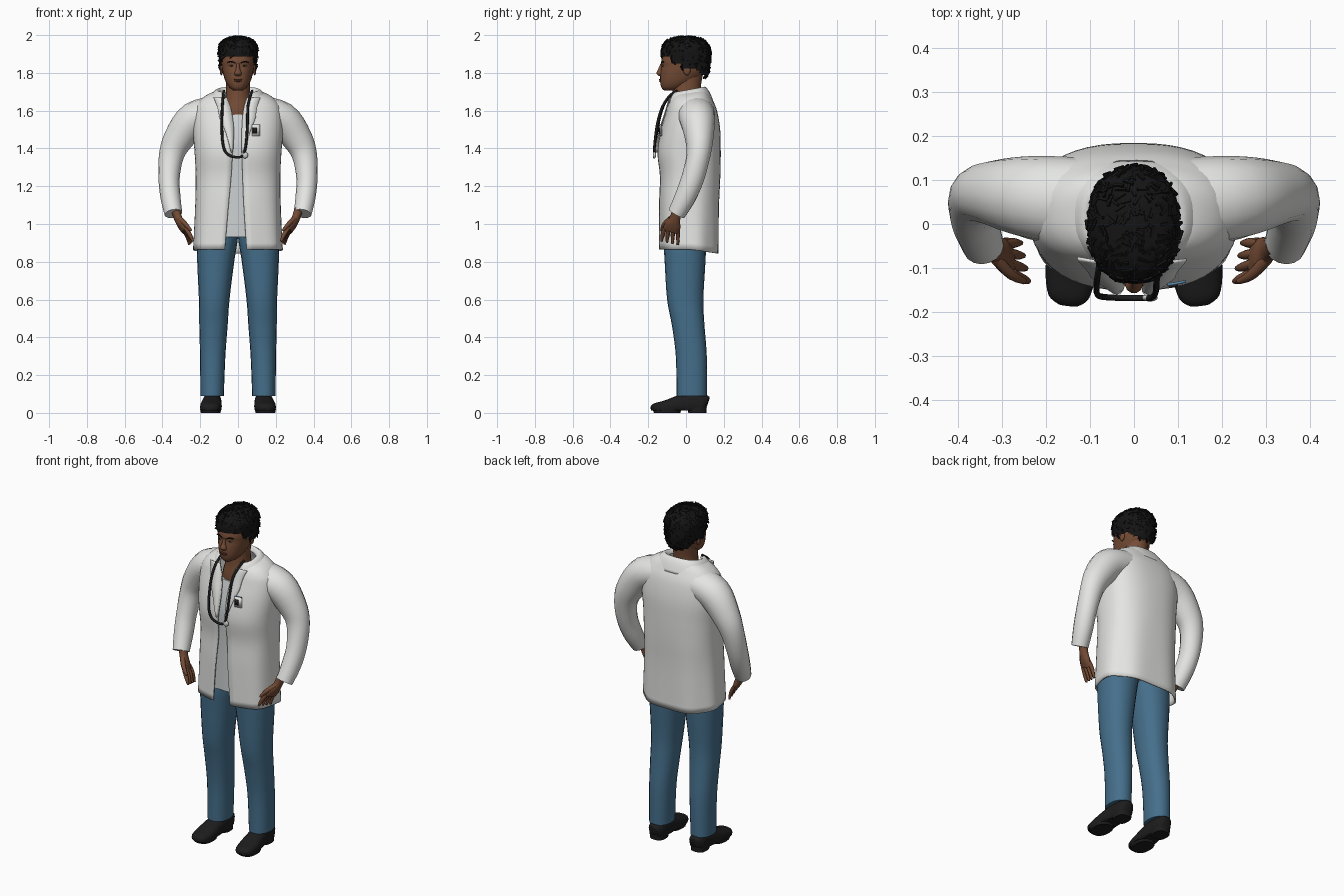
import bpy, bmesh, math, random
from mathutils import Vector, Matrix

random.seed(4)
if "Cube" in bpy.data.objects:
    bpy.data.objects.remove(bpy.data.objects["Cube"])


def material(name, r, g, b):
    m = bpy.data.materials.new(name)
    m.use_nodes = True
    m.diffuse_color = (r, g, b, 1)
    bsdf = m.node_tree.nodes["Principled BSDF"]
    bsdf.inputs["Base Color"].default_value = (r, g, b, 1)
    bsdf.inputs["Roughness"].default_value = 0.8
    return m


WHITE = material("coat_white", 0.78, 0.79, 0.77)
SHIRT = material("shirt_grey", 0.61, 0.64, 0.64)
SKIN = material("brown_skin", 0.178, 0.072, 0.036)
LIP = material("dark_lip", 0.115, 0.042, 0.026)
EYE = material("eye_grey", 0.22, 0.18, 0.16)
DENIM = material("denim_blue", 0.06, 0.16, 0.26)
HAIR = material("black_hair", 0.007, 0.007, 0.007)
SHOE = material("black_leather", 0.012, 0.012, 0.013)
BLUE = material("badge_blue", 0.12, 0.3, 0.5)


def spline(rows, k=4):
    """Catmull-Rom resampling of rows of numbers."""
    out = []
    for i in range(len(rows) - 1):
        a, b, c, d = (rows[min(max(j, 0), len(rows) - 1)] for j in range(i - 1, i + 3))
        for s in range(k):
            t = s / k
            out.append([0.5 * (2 * q + (r - p) * t + (2 * p - 5 * q + 4 * r - e) * t * t
                               + (3 * q - p - 3 * r + e) * t ** 3)
                        for p, q, r, e in zip(a, b, c, d)])
    return out + [list(rows[-1])]


def finish(name, bm, mat, angle=50, thick=0):
    bmesh.ops.recalc_face_normals(bm, faces=bm.faces)
    me = bpy.data.meshes.new(name)
    bm.to_mesh(me)
    bm.free()
    ob = bpy.data.objects.new(name, me)
    bpy.context.collection.objects.link(ob)
    me.materials.append(mat)
    bpy.ops.object.select_all(action="DESELECT")
    ob.select_set(True)
    bpy.context.view_layer.objects.active = ob
    bpy.ops.object.shade_smooth_by_angle(angle=math.radians(angle))
    if thick:
        mod = ob.modifiers.new("thickness", "SOLIDIFY")
        mod.thickness = thick
        mod.offset = 0
    return ob


def skin_rings(rings, closed=True):
    """Bridge rows of points into a surface, capping closed rows."""
    bm = bmesh.new()
    rows = [[bm.verts.new(p) for p in ring] for ring in rings]
    n = len(rows[0])
    for a, b in zip(rows, rows[1:]):
        for i in range(n if closed else n - 1):
            j = (i + 1) % n
            bm.faces.new((a[i], a[j], b[j], b[i]))
    if closed:
        bm.faces.new(rows[0])
        bm.faces.new(rows[-1])
    return bm


def power(v, p):
    return math.copysign(abs(v) ** (2 / p), v)


def tube(name, secs, mat, n=16, p=2, ref=None, side=1, floor=None, k=4):
    """Loft of (x, y, z, ru, rv); level rings unless ref gives a frame axis."""
    secs = spline(secs, k)
    rings = []
    for i, (x, y, z, ru, rv) in enumerate(secs):
        u, v = Vector((1, 0, 0)), Vector((0, 1, 0))
        if ref:
            t = Vector(secs[min(i + 1, len(secs) - 1)][:3]) - Vector(secs[max(i - 1, 0)][:3])
            t.normalize()
            u = Vector(ref).cross(t).normalized()
            v = t.cross(u)
        ring = []
        for s in range(n):
            a = 2 * math.pi * s / n
            q = Vector((x, y, z)) + u * ru * power(math.cos(a), p) + v * rv * power(math.sin(a), p)
            q.x *= side
            if floor is not None:
                q.z = max(q.z, floor)
            ring.append(q)
        rings.append(ring)
    return finish(name, skin_rings(rings), mat)


def stack(name, rows, mat, **kw):
    """Loft from rows of (z, half_width, y_front, y_back)."""
    return tube(name, [(0, (f + b) / 2, z, w, (b - f) / 2) for z, w, f, b in rows], mat, **kw)


def ball(name, loc, size, mat):
    bm = bmesh.new()
    bmesh.ops.create_uvsphere(bm, u_segments=14, v_segments=8, radius=1)
    bmesh.ops.transform(bm, matrix=Matrix.Translation(loc) @ Matrix.Diagonal((*size, 1)), verts=bm.verts)
    return finish(name, bm, mat)


# Coat rows: z, right opening edge, left opening edge, half width, front, back
P = 2.5
COAT = spline([(0.865, -0.07, 0.045, 0.232, -0.138, 0.17), (1.1, -0.05, 0.03, 0.222, -0.138, 0.172),
               (1.25, -0.036, 0.024, 0.22, -0.134, 0.178), (1.38, -0.028, 0.02, 0.226, -0.147, 0.18),
               (1.5, -0.022, 0.02, 0.235, -0.128, 0.177),
               (1.6, -0.035, 0.028, 0.228, -0.1, 0.16), (1.66, -0.055, 0.045, 0.195, -0.085, 0.135),
               (1.695, -0.07, 0.065, 0.15, -0.072, 0.115), (1.71, -0.07, 0.065, 0.1, -0.068, 0.1)], 5)


def open_ring(row, n=48, folds=True):
    """Ring with a gap in front; hem folds below, neckline dipping forward above."""
    z, xr, xl, w, f, b = row
    start = -math.acos((xl / w) ** (P / 2))
    end = math.pi + math.acos((-xr / w) ** (P / 2))
    low = max(0, (1.3 - z) / 0.43) if folds else 0
    pts = []
    for i in range(n + 1):
        a = start + (end - start) * i / n
        fold = 1 + 0.02 * low * math.sin(7 * a)
        y = (f + b) / 2 + (b - f) / 2 * fold * power(math.sin(a), P)
        dip = max(0, z - 1.62) * 0.3 * max(0, 0.1 - y) / 0.17
        pts.append((w * fold * power(math.cos(a), P), y, z - dip - 0.022 * low * max(0, math.sin(a))))
    return pts


def front_y(x, z):
    _, _, _, w, f, b = min(COAT, key=lambda r: abs(r[0] - z))
    return (f + b) / 2 - (b - f) / 2 * (1 - abs(x / w) ** P) ** (1 / P)


finish("coat_body", skin_rings([open_ring(r) for r in COAT], False), WHITE, 60, 0.008)
collar = spline([(1.65, -0.085, 0.08, 0.155, -0.098, 0.142), (1.695, -0.075, 0.07, 0.138, -0.085, 0.123),
                 (1.724, -0.065, 0.06, 0.11, -0.072, 0.1), (1.7, -0.06, 0.055, 0.09, -0.065, 0.085)], 3)
finish("coat_collar", skin_rings([open_ring(r, 32, False) for r in collar], False), WHITE, 60, 0.006)

# Lapels follow the opening and fold outward over the chest
for side, label in ((1, "left"), (-1, "right")):
    strip = []
    for z, xr, xl, *_ in COAT:
        if 1.36 < z < 1.67:
            edge = xl if side > 0 else -xr
            width = 0.07 * min(1, (z - 1.36) / 0.2)
            strip.append([(side * (edge + width * t), front_y(edge + width * t, z) - 0.004 - 0.01 * t, z)
                          for t in (0, 0.5, 1)])
    finish(label + "_lapel", skin_rings(strip, False), WHITE, 60, 0.006)


def plate(name, x, z, w, h, mat, lift):
    """Thin patch lying on the front of the coat."""
    grid = [[(x + w * (i / 3 - 0.5), front_y(x + w * (i / 3 - 0.5), z) - lift, z + h * j) for i in range(4)]
            for j in (-0.5, 0.5)]
    finish(name, skin_rings(grid, False), mat, 30, 0.005)


plate("badge", 0.096, 1.495, 0.042, 0.06, WHITE, 0.014)
plate("badge_stripe", 0.096, 1.523, 0.042, 0.01, BLUE, 0.018)
plate("badge_photo", 0.089, 1.495, 0.022, 0.032, SHOE, 0.018)

# Shirt, neck and head
stack("shirt", [(0.93, 0.19, -0.118, 0.13), (1.2, 0.19, -0.118, 0.14), (1.4, 0.19, -0.125, 0.14),
                (1.5, 0.17, -0.11, 0.13), (1.58, 0.1, -0.09, 0.1)], SHIRT, n=24, p=2.5)
stack("neck", [(1.5, 0.1, -0.085, 0.09), (1.6, 0.085, -0.083, 0.085), (1.66, 0.07, -0.074, 0.08),
               (1.72, 0.063, -0.07, 0.078), (1.8, 0.063, -0.06, 0.09)], SKIN)
stack("head", [(1.706, 0.022, -0.115, -0.05), (1.722, 0.045, -0.13, -0.01), (1.755, 0.066, -0.137, 0.05),
               (1.8, 0.08, -0.136, 0.1), (1.835, 0.086, -0.13, 0.11), (1.87, 0.088, -0.129, 0.12),
               (1.95, 0.075, -0.1, 0.1), (1.98, 0.04, -0.05, 0.06)], SKIN, n=24, p=2.2)
tube("nose", [(0, -0.125, 1.85, 0.008, 0.01), (0, -0.134, 1.82, 0.011, 0.014),
              (0, -0.139, 1.798, 0.02, 0.018), (0, -0.134, 1.784, 0.014, 0.01)], SKIN, n=10)
ball("upper_lip", (0, -0.137, 1.765), (0.024, 0.007, 0.004), LIP)
ball("lower_lip", (0, -0.136, 1.757), (0.02, 0.008, 0.005), LIP)
for s in (-1, 1):
    ball("eye", (s * 0.034, -0.122, 1.838), (0.013, 0.006, 0.004), EYE)
    ball("iris", (s * 0.034, -0.126, 1.838), (0.005, 0.003, 0.004), HAIR)
    ball("ear", (s * 0.088, 0.005, 1.815), (0.009, 0.019, 0.028), SKIN)
    tube("eyebrow", [(0.014, -0.129, 1.851, 0.004, 0.003), (0.036, -0.127, 1.86, 0.005, 0.004),
                     (0.056, -0.118, 1.856, 0.003, 0.003)], HAIR, n=6, ref=(0, 0, 1), side=s)


# Cropped curly hair, trimmed along a hairline, with loose locks on top
def hairline(y):
    return 1.88 if y < -0.085 else 1.845 if y < -0.03 else max(1.77, 1.82 - 0.8 * max(0, y - 0.03))


hair = spline([(1.76, 0.085, -0.11, 0.1), (1.8, 0.095, -0.125, 0.122), (1.85, 0.1, -0.132, 0.13),
               (1.92, 0.105, -0.134, 0.13), (1.955, 0.096, -0.12, 0.115), (1.98, 0.068, -0.085, 0.085),
               (1.993, 0.02, -0.03, 0.03)], 4)
bm = skin_rings([[(w * power(math.cos(a), 2.2) * j, (f + b) / 2 + (b - f) / 2 * power(math.sin(a), 2.2) * j, z)
                  for a in [2 * math.pi * i / 44 for i in range(44)] for j in [random.uniform(0.96, 1.02)]]
                 for z, w, f, b in hair])
bmesh.ops.delete(bm, geom=[v for v in bm.verts if v.co.z < hairline(v.co.y)], context="VERTS")
spots = [(v.co.copy(), (v.co - Vector((0, 0, 1.88))).normalized()) for v in bm.verts]
for co, nor in random.sample(spots, 260):
    turn = nor.to_track_quat("Z", "Y").to_matrix().to_4x4()
    mat = (Matrix.Translation(co) @ turn @ Matrix.Rotation(random.uniform(0, 6.28), 4, "Z")
           @ Matrix.Diagonal((random.uniform(0.016, 0.03), 0.006, 0.007, 1)))
    bmesh.ops.create_cube(bm, size=1, matrix=mat)
finish("hair", bm, HAIR, 30)

# Limbs, built once per side
for side, label in ((1, "left_"), (-1, "right_")):
    tube(label + "sleeve", [(0.1, 0.045, 1.595, 0.085, 0.105), (0.23, 0.06, 1.555, 0.093, 0.095),
                            (0.315, 0.07, 1.45, 0.08, 0.075), (0.353, 0.065, 1.36, 0.066, 0.063),
                            (0.365, 0.035, 1.24, 0.056, 0.06), (0.357, -0.005, 1.14, 0.053, 0.056),
                            (0.342, -0.05, 1.055, 0.047, 0.047)], WHITE, ref=(0, 1, 0), side=side)
    # The left hand reaches a little further in than the right
    hx = -0.014 if side > 0 else -0.003
    tube(label + "palm", [(0.336 + hx, -0.048, 1.08, 0.024, 0.026), (0.32 + hx, -0.058, 1.03, 0.022, 0.029),
                          (0.302 + hx, -0.07, 0.995, 0.021, 0.043), (0.285 + hx, -0.08, 0.963, 0.014, 0.044)],
         SKIN, n=12, ref=(0.25, 1, 0), side=side)
    for i in range(4):
        x, y = 0.298 + hx - 0.006 * i, -0.043 - 0.023 * i
        tube(label + "finger", [(x, y, 0.98, 0.012, 0.012), (x - 0.024, y - 0.004 * i, 0.94, 0.011, 0.011),
                                (x - 0.038, y - 0.006 * i, 0.89 + 0.006 * i, 0.006, 0.006)],
             SKIN, n=8, ref=(0, 1, 0), side=side, k=3)
    tube(label + "thumb", [(0.315 + hx, -0.08, 1.03, 0.014, 0.014), (0.282 + hx, -0.115, 1.0, 0.012, 0.012),
                           (0.252 + hx, -0.13, 0.965, 0.007, 0.007)], SKIN, n=8, ref=(0, 1, 0), side=side, k=3)
    tube(label + "trouser_leg", [(0.09, 0, 1.02, 0.1, 0.11), (0.11, -0.005, 0.9, 0.106, 0.112),
                                 (0.118, -0.005, 0.8, 0.098, 0.108), (0.126, -0.004, 0.6, 0.081, 0.096),
                                 (0.13, 0.012, 0.46, 0.075, 0.086), (0.134, 0.028, 0.3, 0.067, 0.082),
                                 (0.137, 0.03, 0.09, 0.062, 0.08)], DENIM, n=20, p=2.2, side=side)
    tube(label + "shoe", [(0.136, 0.112, 0.045, 0.03, 0.04), (0.135, 0.09, 0.05, 0.045, 0.05),
                          (0.136, 0.02, 0.05, 0.049, 0.06), (0.14, -0.04, 0.04, 0.054, 0.052),
                          (0.144, -0.11, 0.03, 0.057, 0.036), (0.148, -0.165, 0.025, 0.046, 0.026),
                          (0.15, -0.184, 0.022, 0.022, 0.012)], SHOE, n=18, p=2.5, ref=(0, 0, 1), side=side, floor=0.012)
    tube(label + "heel", [(0.136, 0.06, 0, 0.044, 0.048), (0.136, 0.06, 0.03, 0.046, 0.05)], SHOE, p=2.8, side=side)
    tube(label + "sole", [(0.145, -0.1, 0, 0.052, 0.07), (0.145, -0.1, 0.02, 0.056, 0.076)], SHOE, p=2.4, side=side)

# Stethoscope hanging from the collar
r = (0.007, 0.007)
tube("stethoscope_tube", [(-0.075, -0.045, 1.705, *r), (-0.08, -0.1, 1.66, *r), (-0.085, -0.135, 1.58, *r),
                          (-0.083, -0.16, 1.45, *r), (-0.065, -0.166, 1.38, *r), (-0.02, -0.168, 1.355, *r),
                          (0.025, -0.168, 1.362, *r), (0.042, -0.166, 1.42, *r), (0.05, -0.152, 1.53, *r),
                          (0.052, -0.125, 1.62, *r), (0.066, -0.085, 1.68, *r), (0.075, -0.045, 1.705, *r)],
     SHOE, n=8, ref=(0, 1, 0.3))
ball("stethoscope_chestpiece", (0.036, -0.167, 1.365), (0.018, 0.009, 0.018), SHIRT)
